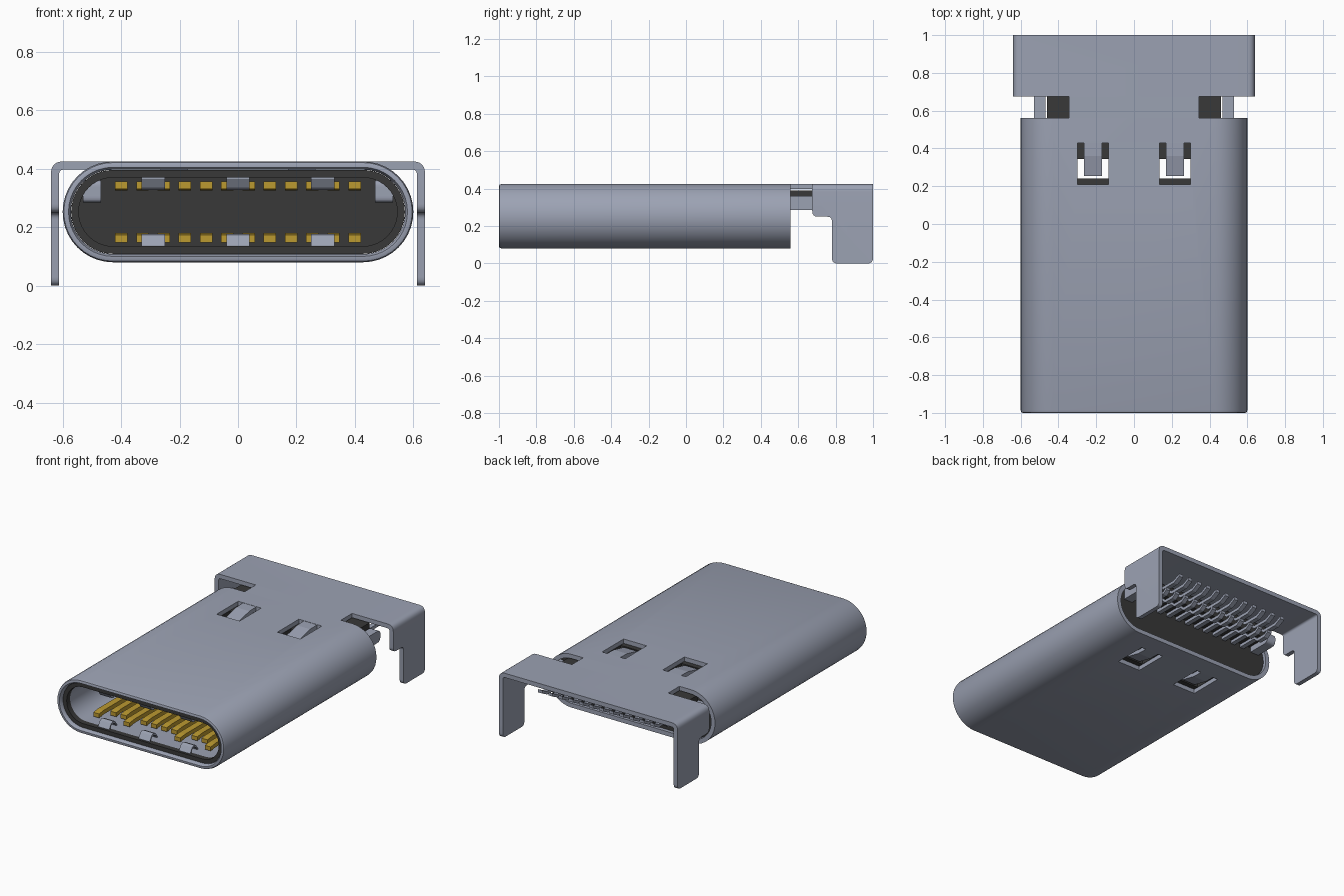
import bpy, bmesh, math
from mathutils import Vector

cube = bpy.data.objects.get("Cube")
if cube:
    bpy.data.objects.remove(cube, do_unlink=True)


def material(name, rgb, metallic=0.0):
    m = bpy.data.materials.new(name)
    m.use_nodes = True
    m.diffuse_color = (*rgb, 1)
    m.node_tree.nodes["Principled BSDF"].inputs["Base Color"].default_value = (*rgb, 1)
    return m


STEEL = material("steel grey", (0.33, 0.36, 0.45))
DARK = material("dark plastic", (0.04, 0.04, 0.04))
GOLD = material("contact gold", (0.50, 0.32, 0.03))


def finish(name, bm, mat):
    bmesh.ops.recalc_face_normals(bm, faces=bm.faces)
    me = bpy.data.meshes.new(name)
    bm.to_mesh(me)
    bm.free()
    me.materials.append(mat)
    ob = bpy.data.objects.new(name, me)
    bpy.context.collection.objects.link(ob)
    return ob


def prism(name, pts, axis, a, b, mat):
    """Extrude a 2D outline along x (points are y, z) or y (points are x, z)."""
    bm = bmesh.new()
    place = (lambda p, t: (t, p[0], p[1])) if axis == "x" else (lambda p, t: (p[0], t, p[1]))
    lo = [bm.verts.new(place(p, a)) for p in pts]
    hi = [bm.verts.new(place(p, b)) for p in pts]
    n = len(pts)
    bm.faces.new(lo)
    bm.faces.new(hi[::-1])
    for i in range(n):
        bm.faces.new((lo[i], lo[(i + 1) % n], hi[(i + 1) % n], hi[i]))
    return finish(name, bm, mat)


def box(name, x, y, z, mat):
    return prism(name, [(x[0], z[0]), (x[1], z[0]), (x[1], z[1]), (x[0], z[1])], "y", *y, mat)


def strip(name, path, t, x, w, mat):
    """Bent sheet strip: side path of (y, z) with thickness t and width w."""
    pts = [(y, z + t / 2) for y, z in path] + [(y, z - t / 2) for y, z in reversed(path)]
    return prism(name, pts, "x", x - w / 2, x + w / 2, mat)


def rounded(pts, radii, steps=6):
    """Round polygon corners with quadratic arcs."""
    out = []
    for i, (p, r) in enumerate(zip(pts, radii)):
        p = Vector(p)
        if r == 0:
            out.append(tuple(p))
            continue
        a = p + (Vector(pts[i - 1]) - p).normalized() * r
        b = p + (Vector(pts[(i + 1) % len(pts)]) - p).normalized() * r
        for k in range(steps + 1):
            t = k / steps
            out.append(tuple(a * (1 - t) ** 2 + p * 2 * t * (1 - t) + b * t * t))
    return out


CZ, R, FLAT = 0.2525, 0.1725, 0.4275


def stadium(inset, n=20):
    r = R - inset
    pts = []
    for side in (1, -1):
        for k in range(n + 1):
            a = math.pi * k / n - math.pi / 2
            pts.append((side * (FLAT + r * math.cos(a)), CZ + side * r * math.sin(a)))
    return pts


def tube(name, profile, mat):
    """Closed tube through stadium loops given as (inset, y)."""
    bm = bmesh.new()
    loops = [[bm.verts.new((x, y, z)) for x, z in stadium(i)] for i, y in profile]
    for a, b in zip(loops, loops[1:] + loops[:1]):
        for k in range(len(a)):
            j = (k + 1) % len(a)
            bm.faces.new((a[k], a[j], b[j], b[k]))
    return finish(name, bm, mat)


def boolean(ob, cutter, op="DIFFERENCE"):
    mod = ob.modifiers.new("cut", "BOOLEAN")
    mod.operation, mod.solver, mod.object = op, "EXACT", cutter
    bpy.context.view_layer.objects.active = ob
    bpy.ops.object.modifier_apply(modifier=mod.name)
    bpy.data.objects.remove(cutter, do_unlink=True)


def smooth(ob):
    bpy.ops.object.select_all(action="DESELECT")
    ob.select_set(True)
    bpy.context.view_layer.objects.active = ob
    bpy.ops.object.shade_smooth_by_angle(angle=math.radians(30))


# Outer shell, front lip, inner sleeve and plastic core
shell = tube("outer_shell", [(0.012, -1), (0.004, -0.997), (0, -0.985), (0, 0.56),
                             (0.028, 0.56), (0.028, -0.985), (0.02, -1)], STEEL)
lip = tube("front_lip", [(0.029, -0.975), (0.055, -0.975), (0.055, -0.94), (0.029, -0.94)], DARK)
sleeve = tube("inner_sleeve", [(0.029, -0.94), (0.055, -0.94), (0.055, -0.2), (0.029, -0.2)], STEEL)
core = prism("plastic_core", stadium(0.03), "y", -0.2, 0.54, DARK)

# Windows in the shell, through holes in the core, and the bent locking tabs
for s in (-1, 1):
    xs = sorted((s * 0.135, s * 0.30))
    boolean(shell, box("window_cutter", xs, (0.21, 0.43), (0, 0.6), STEEL))
    boolean(core, box("core_cutter", xs, (0.24, 0.345), (0, 0.6), DARK))
    for label, f in (("top", 1), ("bottom", -1)):
        path = [(0.435, CZ + f * 0.158), (0.36, CZ + f * 0.156), (0.255, CZ + f * 0.132)]
        strip(f"{label}_lock_tab", path, 0.026, s * 0.218, 0.095, STEEL)
for ob in (shell, lip, sleeve, core):
    smooth(ob)

# Rear bracket: folded sheet trimmed to its side outline
fold = rounded([(-0.64, 0), (-0.64, 0.425), (0.64, 0.425), (0.64, 0),
                (0.612, 0), (0.612, 0.397), (-0.612, 0.397), (-0.612, 0)],
               [0, 0.042, 0.042, 0, 0, 0.016, 0.016, 0])
bracket = prism("rear_bracket", fold, "y", 0.6, 1.0, STEEL)
side = rounded([(0.675, 0.5), (1.0, 0.5), (1.0, 0), (0.78, 0), (0.78, 0.25), (0.675, 0.25)],
               [0, 0, 0.03, 0.03, 0.025, 0.03])
boolean(bracket, prism("bracket_trim", side, "x", -0.8, 0.8, STEEL), "INTERSECT")
smooth(bracket)
box("bracket_neck", (-0.345, 0.345), (0.55, 0.68), (0.397, 0.425), STEEL)
box("rear_tongue", (-0.46, 0.46), (0.5, 0.69), (0.315, 0.39), DARK)

# Side latches running from the mouth to the back
for s in (-1, 1):
    outline = rounded([(-0.75, 0.285), (0.70, 0.285), (0.70, 0.36), (-0.75, 0.36)],
                      [0.02, 0.03, 0.03, 0.02])
    prism("side_latch", outline, "x", *sorted((s * 0.468, s * 0.53)), STEEL)

# Gold contacts inside and steel solder pins behind, twelve to a row
top_pin = [(0.5, 0.36), (0.69, 0.36), (0.76, 0.305), (0.87, 0.305), (0.92, 0.33)]
bottom_pin = [(0.5, 0.298), (0.67, 0.298), (0.70, 0.27), (0.77, 0.27), (0.80, 0.29)]
for i in range(12):
    x = (i - 5.5) * 0.0727
    tip = -0.88 if i in (0, 3, 8, 11) else -0.81
    for label, z, f in (("top", 0.34, 1), ("bottom", 0.165, -1)):
        path = [(tip, z + f * 0.004), (tip + 0.05, z - f * 0.002), (-0.15, z)]
        strip(f"{label}_contact", path, 0.026, x, 0.042, GOLD)
    strip("top_solder_pin", top_pin, 0.02, x, 0.03, STEEL)
    strip("bottom_solder_pin", bottom_pin, 0.02, x, 0.03, STEEL)

# Ground springs arching out of the mouth walls
for x in (-0.29, 0, 0.29):
    for label, f in (("top", 1), ("bottom", -1)):
        path = [(y, CZ + f * d) for y, d in ((-0.96, 0.12), (-0.94, 0.09), (-0.92, 0.082),
                                             (-0.90, 0.09), (-0.88, 0.12))]
        strip(f"{label}_ground_spring", path, 0.014, x, 0.08, STEEL)
